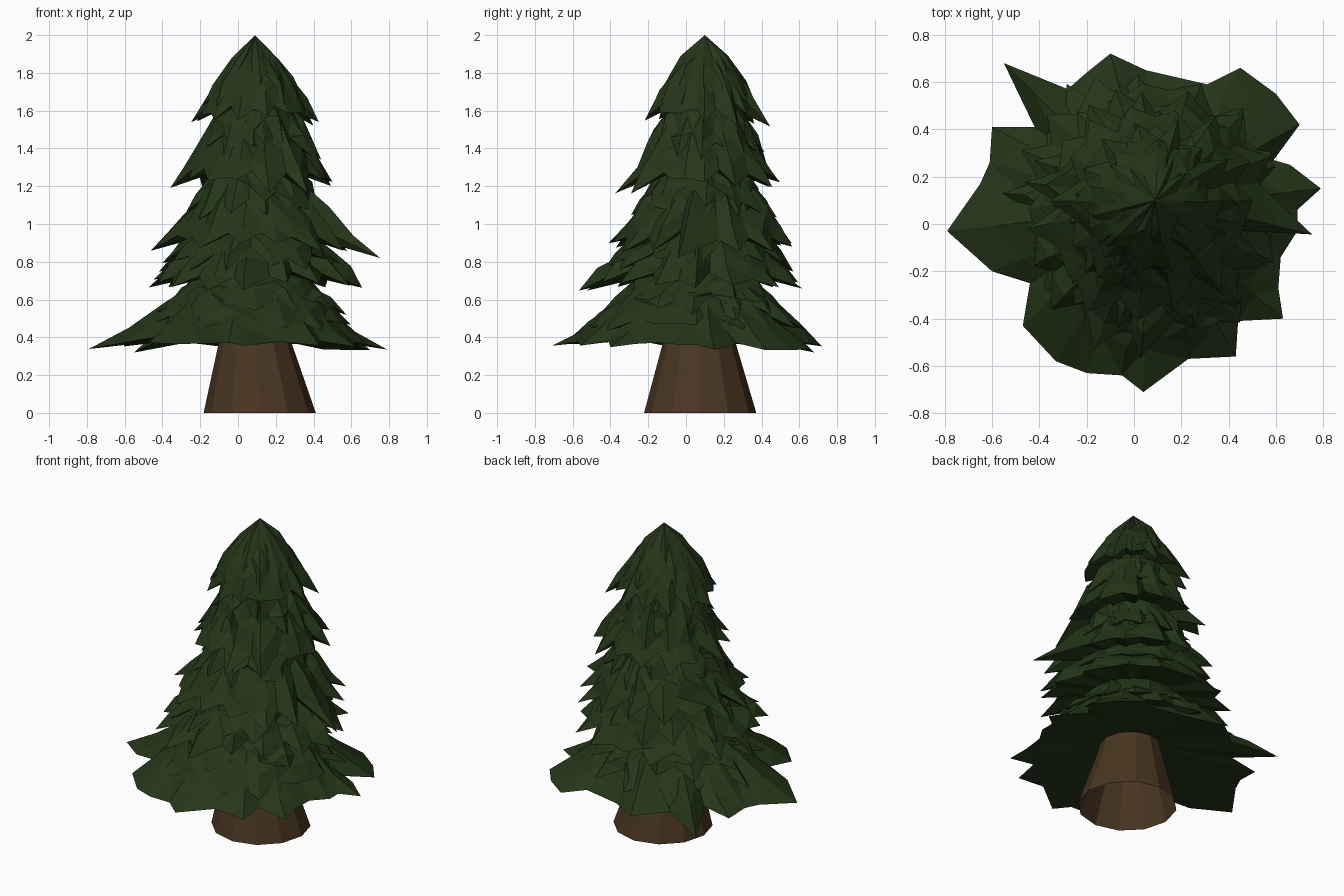
import bpy, bmesh, math, random
from mathutils import Vector

if "Cube" in bpy.data.objects:
    bpy.data.objects.remove(bpy.data.objects["Cube"])

random.seed(11)


def axis(z):
    """Centre of the branches: the tree leans slightly as it rises."""
    k = min(1, max(0, (z - 0.35) / 0.9))
    return Vector((0.045 + 0.045 * k, 0.03 + 0.07 * k, 0))


def material(name, col):
    m = bpy.data.materials.new(name)
    m.diffuse_color = (*col, 1)
    m.use_nodes = True
    m.node_tree.nodes["Principled BSDF"].inputs["Base Color"].default_value = m.diffuse_color
    return m


GREEN = material("needles", (0.018, 0.036, 0.009))
BROWN = material("bark", (0.066, 0.036, 0.015))


def finish(bm, name, mat):
    bmesh.ops.triangulate(bm, faces=[f for f in bm.faces if len(f.verts) == 4])
    bmesh.ops.recalc_face_normals(bm, faces=bm.faces)
    me = bpy.data.meshes.new(name)
    bm.to_mesh(me)
    bm.free()
    me.materials.append(mat)
    ob = bpy.data.objects.new(name, me)
    bpy.context.collection.objects.link(ob)
    return ob


def bridge(bm, a, b):
    n = len(a)
    for i in range(n):
        j = (i + 1) % n
        bm.faces.new((a[i], a[j], b[j], b[i]))


def jagged_rim(n, r, z, slope, spike=None):
    """Rim of alternating drooping tips and raised notches."""
    pts = []
    for i in range(n):
        k = random.uniform(0.94, 1.16) if i % 2 == 0 else random.uniform(0.78, 0.96)
        a = 2 * math.pi * (i + random.uniform(-0.3, 0.3)) / n
        rr, zz = r * k, z + slope * r * (1 - k)
        if spike and i == spike[0]:
            a, rr, zz = spike[1:]
        pts.append(axis(z) + Vector((rr * math.cos(a), rr * math.sin(a), zz)))
    return pts


def skirt(name, rim, r_top, z_top, bulge=0.0, r_in=0.1, lift=0.08, rough=0.025):
    """Faceted cone of branches with a jagged rim and a hollowed underside."""
    bm = bmesh.new()
    z_mean = sum(p.z for p in rim) / len(rim)
    ax, c = axis(z_top), axis(z_mean)
    dirs = [Vector((p.x - c.x, p.y - c.y, 0)).normalized() for p in rim]
    rings = []
    for t in (0.0, 0.35, 0.7, 1.0):
        if t == 0 and r_top == 0:
            continue
        ring = []
        for p, d in zip(rim, dirs):
            q = (ax + d * r_top + Vector((0, 0, z_top))).lerp(p, t)
            if 0 < t < 1:
                q += d * (bulge * 4 * t * (1 - t) + random.uniform(-rough, rough))
                q.z += random.uniform(-rough, rough)
            ring.append(bm.verts.new(q))
        rings.append(ring)
    inner = Vector((0.09, 0.08, z_mean + lift))
    rings.append([bm.verts.new(inner + d * r_in) for d in dirs])
    for a, b in zip(rings, rings[1:]):
        bridge(bm, a, b)
    if r_top == 0:
        tip = bm.verts.new(ax + Vector((0, 0, z_top)))
        for i in range(len(rim)):
            bm.faces.new((tip, rings[0][i], rings[0][(i + 1) % len(rim)]))
    return finish(bm, name, GREEN)


# Trunk: flared hollow base tapering up inside the branches
bm = bmesh.new()
rings = []
for cx, cy, r, z in ((0.115, 0.075, 0.297, 0.0), (0.09, 0.07, 0.19, 0.38),
                     (0.09, 0.09, 0.14, 0.8), (0.095, 0.095, 0.08, 1.6)):
    rings.append([bm.verts.new((cx + r * math.cos(math.tau * i / 12),
                                cy + r * math.sin(math.tau * i / 12), z))
                  for i in range(12)])
for a, b in zip(rings, rings[1:]):
    bridge(bm, a, b)
bm.faces.new(rings[-1])
finish(bm, "trunk", BROWN)

# Lowest tier follows the irregular outline seen from above
OUTLINE = [(.79, .15), (.66, .25), (.59, .27), (.70, .42), (.60, .55), (.45, .66),
           (.31, .59), (.05, .65), (-.10, .72), (-.20, .64), (-.28, .57), (-.55, .68),
           (-.42, .41), (-.60, .41), (-.61, .26), (-.65, .17), (-.79, -.03), (-.60, -.20),
           (-.44, -.25), (-.47, -.43), (-.33, -.58), (-.20, -.63), (-.05, -.64),
           (.04, -.71), (.23, -.57), (.43, -.56), (.44, -.41), (.63, -.40), (.61, -.27),
           (.62, -.14), (.69, -.03), (.69, .06)]
rim = [Vector((x, y, 0.38 - 0.22 * (math.hypot(x, y) - 0.6))) for x, y in OUTLINE]
skirt("branches_bottom", rim, 0.27, 0.70, bulge=-0.02, r_in=0.16, lift=0.06)

# Remaining tiers: name, tips, rim radius, rim z, slope, top radius, top z, bulge
TIERS = [
    ("branches_bottom_middle", 30, 0.56, 0.46, 0.55, 0.29, 0.70, 0.0),
    ("branches_bottom_upper", 26, 0.46, 0.56, 0.7, 0.29, 0.74, 0.0),
    ("branches_low", 32, 0.54, 0.69, 0.5, 0.29, 0.96, 0.0),
    ("branches_low_upper", 28, 0.46, 0.80, 0.8, 0.27, 1.04, 0.0),
    ("branches_middle", 30, 0.485, 0.90, 0.7, 0.25, 1.22, -0.01),
    ("branches_middle_upper", 26, 0.36, 1.07, 1.0, 0.22, 1.30, 0.0),
    ("branches_high", 28, 0.415, 1.22, 0.9, 0.20, 1.60, -0.01),
    ("branches_high_upper", 24, 0.31, 1.39, 1.2, 0.17, 1.64, 0.0),
    ("branches_top", 28, 0.31, 1.57, 1.1, 0.0, 1.98, 0.035),
    ("branches_crown", 26, 0.25, 1.67, 1.3, 0.0, 2.0, 0.03),
]
for name, n, r, z, slope, rt, zt, bulge in TIERS:
    spike = (0, -0.17, 0.69, 0.82) if name == "branches_middle" else None
    skirt(name, jagged_rim(n, r, z, slope, spike), rt, zt, bulge,
          r_in=0.07 + 0.06 * (2 - z) / 1.6, lift=0.07,
          rough=0.015 if rt == 0 else 0.028)
